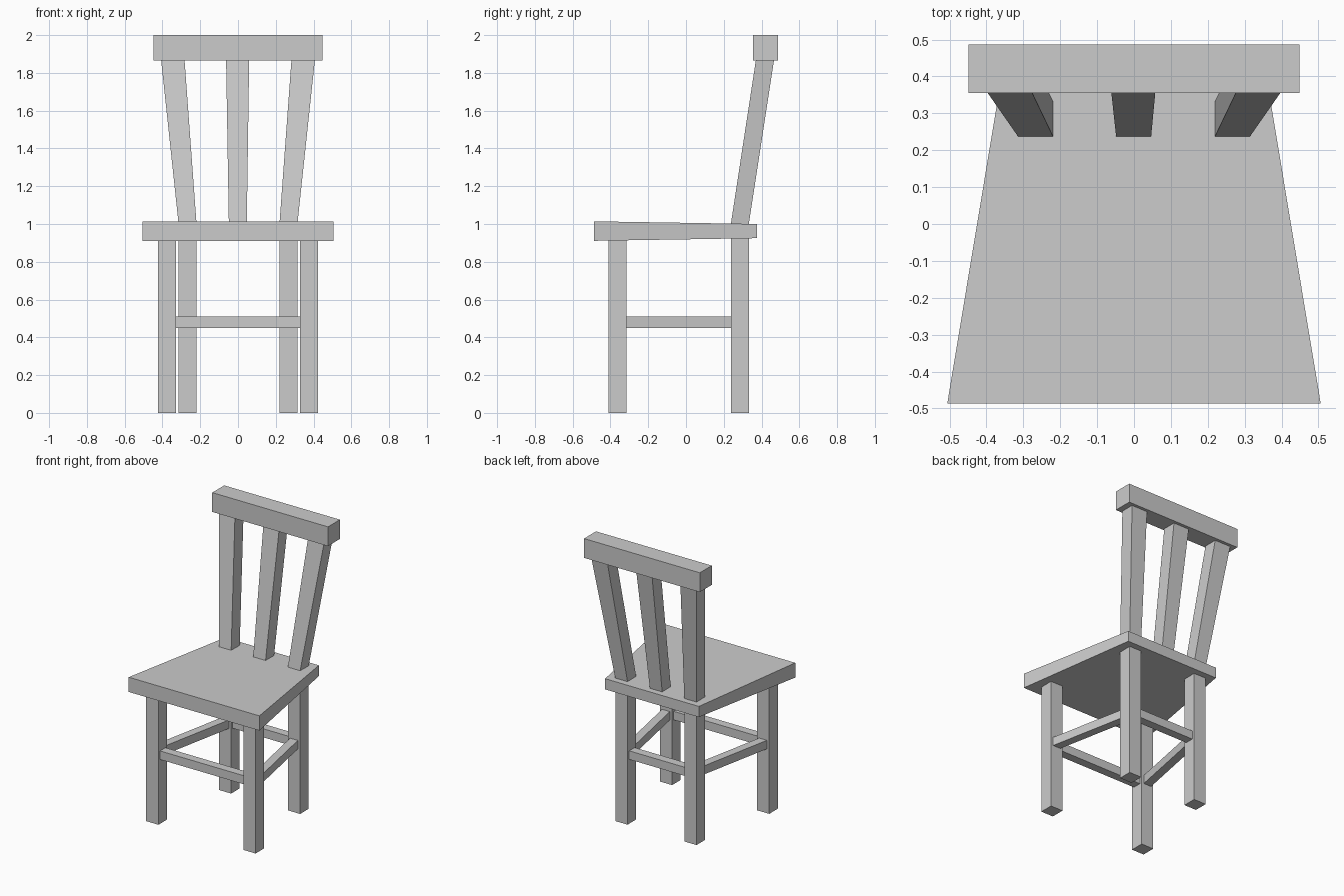
import bpy

if "Cube" in bpy.data.objects:
    bpy.data.objects.remove(bpy.data.objects["Cube"])


def loft(name, a, b):
    """Flat-sided bar joining two four-point end loops."""
    sides = [(i, (i + 1) % 4, (i + 1) % 4 + 4, i + 4) for i in range(4)]
    mesh = bpy.data.meshes.new(name)
    mesh.from_pydata(a + b, [], [(3, 2, 1, 0), (4, 5, 6, 7)] + sides)
    obj = bpy.data.objects.new(name, mesh)
    bpy.context.collection.objects.link(obj)
    return obj


def rect_z(x, y, z, hx, hy):
    """Horizontal rectangle, counter-clockwise from above."""
    return [(x - hx, y - hy, z), (x + hx, y - hy, z),
            (x + hx, y + hy, z), (x - hx, y + hy, z)]


def rect_x(x, y, z, h):
    """Square section facing along x."""
    return [(x, y - h, z - h), (x, y + h, z - h), (x, y + h, z + h), (x, y - h, z + h)]


def rect_y(x, y, z, hx, z0, z1):
    """Upright section facing along y."""
    return [(x - hx, y, z + z0), (x - hx, y, z + z1), (x + hx, y, z + z1), (x + hx, y, z + z0)]


LEG = 0.0475            # half width of legs
BAR = 0.03              # half width of stretchers
BAR_Z = 0.48
FX, FY = 0.376, -0.363  # front leg centre
BX, BY = 0.267, 0.285   # back leg centre

# Seat: narrower and thinner towards the back
loft("seat", rect_y(0, -0.486, 0, 0.506, 0.911, 1.014),
     rect_y(0, 0.376, 0, 0.363, 0.925, 1.0))

# Legs, side stretchers and outer back slats on both sides
for side, s in (("left", -1), ("right", 1)):
    loft(f"front_leg_{side}", rect_z(s * FX, FY, 0, LEG, LEG),
         rect_z(s * FX, FY, 0.915, LEG, LEG))
    loft(f"back_leg_{side}", rect_z(s * BX, BY, 0, LEG, LEG),
         rect_z(s * BX, BY, 0.926, LEG, LEG))
    loft(f"side_stretcher_{side}", rect_y(s * FX, FY + LEG, BAR_Z, BAR, -BAR, BAR),
         rect_y(s * BX, BY - LEG, BAR_Z, BAR, -BAR, BAR))
    loft(f"back_slat_{side}", rect_z(s * BX, BY, 1.0, LEG, LEG),
         rect_z(s * 0.345, 0.418, 1.868, 0.062, 0.048))

# Middle back slat
loft("back_slat_middle", rect_z(-0.001, BY, 1.0, LEG, LEG),
     rect_z(-0.002, 0.418, 1.868, 0.061, 0.048))

# Front and back stretchers
for name, x, y in (("front_stretcher", FX, FY), ("back_stretcher", BX, BY)):
    loft(name, rect_x(-x + LEG, y, BAR_Z, BAR), rect_x(x - LEG, y, BAR_Z, BAR))

# Top rail of the backrest
loft("top_rail", rect_z(0, 0.421, 1.865, 0.448, 0.066),
     rect_z(0, 0.421, 2.0, 0.448, 0.066))
